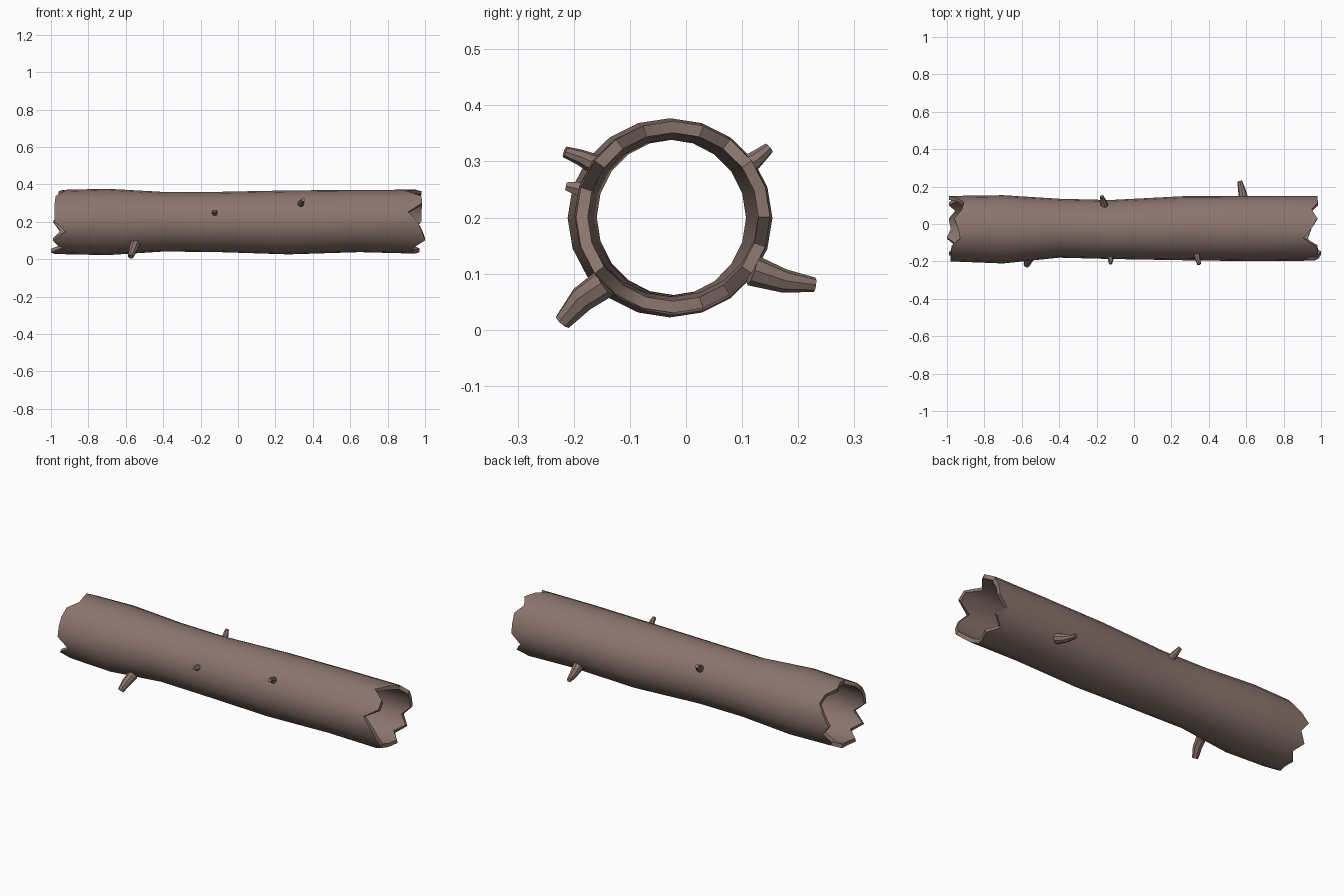
import bpy, bmesh, math
from mathutils import Vector

if "Cube" in bpy.data.objects:
    bpy.data.objects.remove(bpy.data.objects["Cube"])

bark = bpy.data.materials.new("brown_bark")
bark.diffuse_color = (0.26, 0.178, 0.155, 1)
bark.use_nodes = True
bark.node_tree.nodes["Principled BSDF"].inputs["Base Color"].default_value = bark.diffuse_color


def finish(name, bm):
    bmesh.ops.recalc_face_normals(bm, faces=bm.faces)
    me = bpy.data.meshes.new(name)
    bm.to_mesh(me)
    bm.free()
    ob = bpy.data.objects.new(name, me)
    bpy.context.collection.objects.link(ob)
    me.materials.append(bark)
    bpy.ops.object.select_all(action='DESELECT')
    ob.select_set(True)
    bpy.context.view_layer.objects.active = ob
    bpy.ops.object.shade_smooth_by_angle(angle=math.radians(40))
    return ob


def bridge(bm, a, b):
    n = len(a)
    for k in range(n):
        bm.faces.new((a[k], a[(k + 1) % n], b[(k + 1) % n], b[k]))


# Hollow trunk: sections (x, y min, y max, z min, z max)
SIDES, WALL = 20, 0.021
sections = [(-0.96, -0.200, 0.150, 0.028, 0.371),
            (-0.70, -0.211, 0.154, 0.022, 0.377),
            (-0.40, -0.180, 0.135, 0.041, 0.360),
            (-0.13, -0.187, 0.128, 0.039, 0.360),
            (0.27, -0.194, 0.149, 0.026, 0.368),
            (0.65, -0.199, 0.150, 0.038, 0.371),
            (0.96, -0.196, 0.150, 0.030, 0.372)]
# Broken end positions, clockwise from the top seen from the right
left_end = [.94, .96, .92, .91, .95, .99, .95, .99, .95, .99,
            .98, 1.0, .94, .99, .92, .98, .98, .98, .975, .93]
right_end = [.95, .98, .95, .985, .98, .98, .93, .97, .92, .97,
             .95, .93, .94, 1.0, .985, .96, .91, .985, .98, .905]


def trunk_rings(bm, inset):
    rings = []
    for i, (x, y0, y1, z0, z1) in enumerate(sections):
        ring = []
        for k in range(SIDES):
            a = 2 * math.pi * k / SIDES
            px = x
            if i == 0:
                px = -left_end[k]
            elif i == len(sections) - 1:
                px = right_end[k]
            ring.append(bm.verts.new((
                px,
                (y0 + y1) / 2 + ((y1 - y0) / 2 - inset) * math.sin(a),
                (z0 + z1) / 2 + ((z1 - z0) / 2 - inset) * math.cos(a))))
        rings.append(ring)
    for a, b in zip(rings, rings[1:]):
        bridge(bm, a, b)
    return rings


bm = bmesh.new()
outer = trunk_rings(bm, 0)
inner = trunk_rings(bm, WALL)
bridge(bm, outer[0], inner[0])
bridge(bm, outer[-1], inner[-1])
finish("hollow_trunk", bm)


# Broken branch stubs: tapered tubes through a few points with radii
def stub(name, points, radii, sides=8):
    bm = bmesh.new()
    pts = [Vector(p) for p in points]
    rings = []
    for i, p in enumerate(pts):
        d = pts[min(i + 1, len(pts) - 1)] - pts[max(i - 1, 0)]
        q = d.to_track_quat('Z', 'Y')
        rings.append([bm.verts.new(p + q @ Vector((
            radii[i] * math.cos(2 * math.pi * k / sides),
            radii[i] * math.sin(2 * math.pi * k / sides), 0)))
            for k in range(sides)])
    for a, b in zip(rings, rings[1:]):
        bridge(bm, a, b)
    bm.faces.new(rings[0])
    bm.faces.new(rings[-1])
    finish(name, bm)


stub("stub_front_low", [(-0.55, -0.145, 0.083), (-0.56, -0.185, 0.055), (-0.575, -0.220, 0.014)],
     [0.027, 0.024, 0.016])
stub("stub_front_high", [(0.335, -0.165, 0.296), (0.342, -0.190, 0.308), (0.348, -0.216, 0.317)],
     [0.018, 0.014, 0.010])
stub("stub_front_small", [(-0.125, -0.165, 0.245), (-0.125, -0.205, 0.254), (-0.125, -0.214, 0.256)],
     [0.020, 0.011, 0.008], 6)
stub("stub_back_low", [(0.588, 0.118, 0.106), (0.578, 0.175, 0.087), (0.565, 0.229, 0.080)],
     [0.028, 0.021, 0.013])
stub("stub_back_high", [(-0.158, 0.095, 0.285), (-0.164, 0.122, 0.302), (-0.172, 0.148, 0.324)],
     [0.021, 0.016, 0.010])
